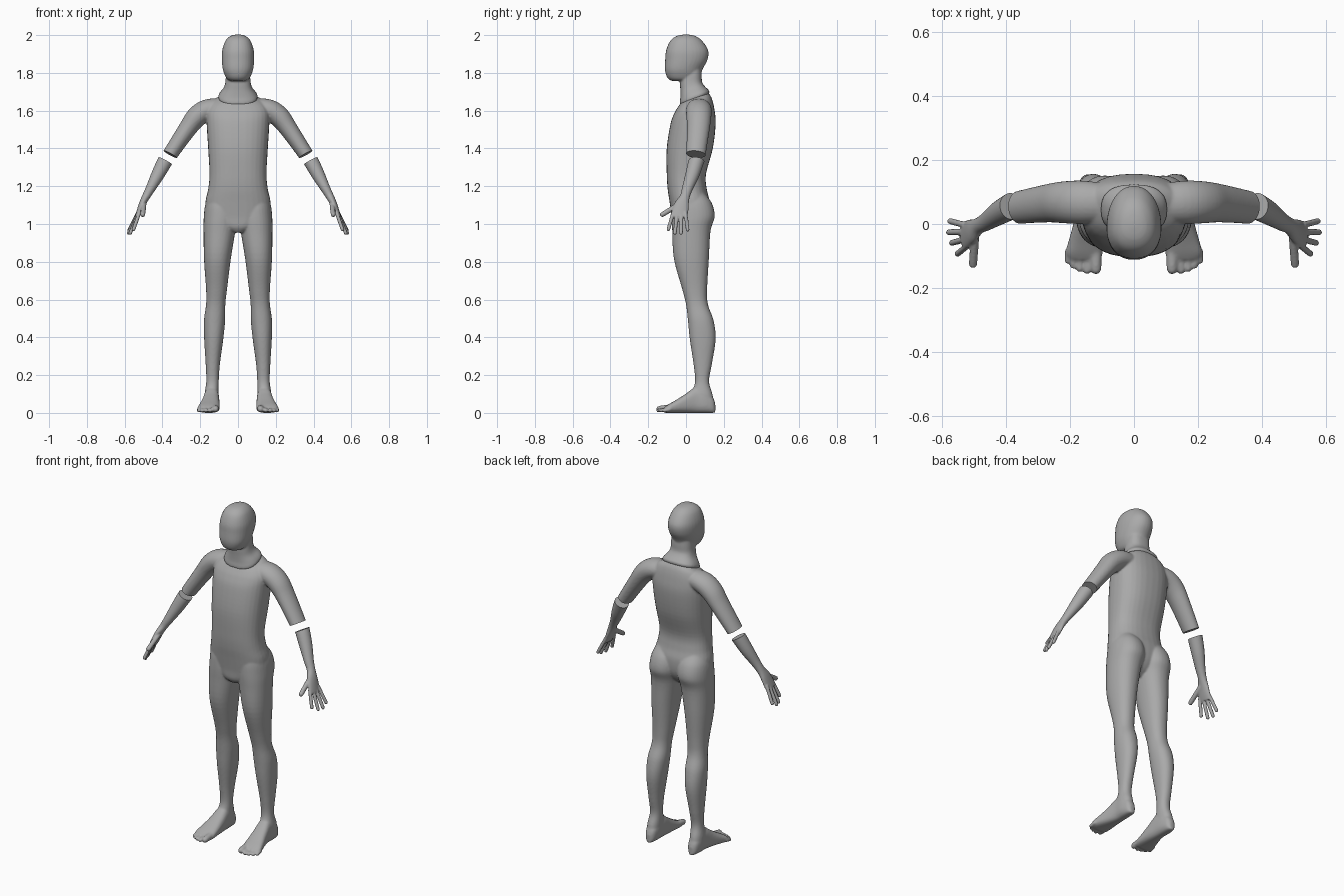
import bpy, bmesh, math
from mathutils import Vector

if "Cube" in bpy.data.objects:
    bpy.data.objects.remove(bpy.data.objects["Cube"])

grey = bpy.data.materials.new("mannequin grey")
grey.diffuse_color = (0.4, 0.4, 0.4, 1)
grey.use_nodes = True
grey.node_tree.nodes["Principled BSDF"].inputs["Base Color"].default_value = grey.diffuse_color


def smooth_rows(rows, n=5):
    """Catmull-Rom interpolation between station rows."""
    out = []
    for i in range(len(rows) - 1):
        p = [rows[max(0, min(len(rows) - 1, i + k))] for k in (-1, 0, 1, 2)]
        for j in range(n):
            t = j / n
            out.append([0.5 * (2 * b + (c - a) * t + (2 * a - 5 * b + 4 * c - d) * t * t
                               + (3 * b - a - 3 * c + d) * t ** 3) for a, b, c, d in zip(*p)])
    return out + [list(rows[-1])]


def loft(bm, rings, power=2.0, seg=32, s=1, taper=0.0):
    """Skin (centre, u, v) superellipse rings; s mirrors in x, taper narrows the front."""
    loops = []
    for c, u, v in rings:
        loop = []
        for k in range(seg):
            a = 2 * math.pi * k / seg
            ca, sa = math.cos(a), math.sin(a)
            ca = math.copysign(abs(ca) ** (2 / power), ca)
            sa = math.copysign(abs(sa) ** (2 / power), sa)
            p = c + u * ca * (1 + taper * sa) + v * sa
            loop.append(bm.verts.new((p.x * s, p.y, p.z)))
        loops.append(loop)
    faces = [bm.faces.new((a[k], a[(k + 1) % seg], b[(k + 1) % seg], b[k]))
             for a, b in zip(loops, loops[1:]) for k in range(seg)]
    faces += [bm.faces.new(loops[0]), bm.faces.new(loops[-1])]
    bmesh.ops.recalc_face_normals(bm, faces=faces)


def upright(bm, rows, **kw):
    """Rows: z, front y, back y, left x, right x, back tilt."""
    loft(bm, [(Vector(((l + r) / 2, (f + b) / 2, z)), Vector(((r - l) / 2, 0, 0)),
               Vector((0, (b - f) / 2, t))) for z, f, b, l, r, t in smooth_rows(rows)], **kw)


def tube(bm, rows, side=(0, 1, 0), s=1, seg=24):
    """Rows: x, y, z, radius, radius along side."""
    rows = smooth_rows(rows)
    pts = [Vector(r[:3]) for r in rows]
    rings = []
    for i, r in enumerate(rows):
        t = (pts[min(i + 1, len(pts) - 1)] - pts[max(i - 1, 0)]).normalized()
        v = Vector(side)
        v = (v - t * v.dot(t)).normalized()
        rings.append((pts[i], t.cross(v) * r[3], v * r[4]))
    loft(bm, rings, s=s, seg=seg)


def digit(bm, a, b, r, side, s):
    """Rounded finger or toe from a to b."""
    a, b = Vector(a), Vector(b)
    n = (b - a).length
    stops = ((0, 1), (0.5, 1), (1 - r / n, 0.95), (1 - 0.35 * r / n, 0.72), (1, 0.2))
    tube(bm, [(*a.lerp(b, t), r * k, r * k) for t, k in stops], side, s, 16)


def finish(name, bm, voxel, iterations, cuts=()):
    """Fuse overlapping lofts, relax, slice flat ends, shade smooth."""
    me = bpy.data.meshes.new(name)
    bm.to_mesh(me)
    bm.free()
    ob = bpy.data.objects.new(name, me)
    bpy.context.collection.objects.link(ob)
    m = ob.modifiers.new("fuse", 'REMESH')
    m.mode, m.voxel_size = 'VOXEL', voxel
    m = ob.modifiers.new("relax", 'SMOOTH')
    m.factor, m.iterations = 0.5, iterations
    new = bpy.data.meshes.new_from_object(ob.evaluated_get(bpy.context.evaluated_depsgraph_get()))
    ob.modifiers.clear()
    ob.data = new
    bm = bmesh.new()
    bm.from_mesh(new)
    for co, no, s in cuts:
        vs = {v for v in bm.verts if v.co.x * s > 0.25}
        es = [e for e in bm.edges if e.verts[0] in vs and e.verts[1] in vs]
        fs = [f for f in bm.faces if all(v in vs for v in f.verts)]
        bmesh.ops.bisect_plane(bm, geom=list(vs) + es + fs, plane_co=(co[0] * s, co[1], co[2]),
                               plane_no=(no[0] * s, no[1], no[2]), clear_outer=True)
        bmesh.ops.holes_fill(bm, edges=[e for e in bm.edges if e.is_boundary], sides=0)
    bm.to_mesh(new)
    bm.free()
    new.materials.clear()
    new.materials.append(grey)
    bpy.ops.object.select_all(action='DESELECT')
    ob.select_set(True)
    bpy.context.view_layer.objects.active = ob
    bpy.ops.object.shade_smooth_by_angle(angle=math.radians(45))


def sym(z, f, b, w, t=0.0):
    return (z, f, b, -w, w, t)


# Head and neck with a sloping collar
bm = bmesh.new()
upright(bm, [sym(2.003, -.012, .012, .012), sym(1.995, -.05, .05, .04), sym(1.97, -.083, .085, .066),
             sym(1.92, -.105, .117, .083), sym(1.87, -.11, .114, .085), sym(1.82, -.112, .088, .08),
             sym(1.785, -.104, .075, .068), sym(1.765, -.09, .06, .055), sym(1.757, -.07, .04, .035)],
        power=2.2, taper=-0.1)
upright(bm, [sym(1.85, -.02, .08, .06), sym(1.79, -.03, .083, .064), sym(1.75, -.032, .085, .067, .003),
             sym(1.72, -.03, .097, .076, .012), sym(1.693, -.03, .114, .096, .022),
             sym(1.675, -.033, .124, .104, .028), sym(1.66, -.033, .122, .1, .028)], power=2.5)
finish("head_and_neck", bm, .005, 5)

# Torso
bm = bmesh.new()
upright(bm, [sym(1.67, -.025, .117, .096, .026), sym(1.645, -.04, .136, .14, .022),
             sym(1.60, -.06, .15, .165, .01), sym(1.53, -.082, .157, .166), sym(1.4, -.102, .142, .158),
             sym(1.265, -.102, .106, .151), sym(1.185, -.097, .11, .158), sym(1.117, -.087, .125, .172),
             sym(1.04, -.076, .12, .165), sym(.985, -.07, .09, .1), sym(.955, -.05, .05, .03)], power=2.4)
for s in (1, -1):
    # Leg
    upright(bm, [(1.16, -.05, .1, .03, .15, 0), (1.11, -.07, .137, .005, .172, 0),
                 (1.04, -.075, .152, .002, .181, 0), (.963, -.073, .13, .014, .182, 0),
                 (.815, -.064, .121, .038, .18, 0), (.655, -.02, .112, .058, .169, 0),
                 (.575, 0, .116, .067, .169, 0), (.49, .01, .146, .068, .18, 0),
                 (.39, .02, .157, .078, .179, 0), (.257, .04, .137, .096, .171, 0),
                 (.167, .048, .122, .102, .168, 0), (.1, .03, .14, .103, .177, 0),
                 (.04, .03, .15, .105, .178, 0)], power=2.2, s=s)
    # Foot: y, inner x, outer x, top z
    foot = [(.155, .128, .152, .05), (.14, .112, .168, .085), (.1, .103, .178, .12), (.05, .1, .18, .135),
            (0, .098, .19, .102), (-.05, .097, .204, .07), (-.09, .098, .214, .047), (-.112, .104, .205, .032)]
    loft(bm, [(Vector(((a + b) / 2, y, h / 2)), Vector(((b - a) / 2, 0, 0)), Vector((0, 0, h / 2)))
              for y, a, b, h in smooth_rows(foot)], power=2.6, s=s)
    # Toes: x, radius, tip y
    for x, r, tip in ((.119, .018, -.158), (.147, .0115, -.158), (.17, .011, -.152),
                      (.191, .0105, -.141), (.209, .01, -.125)):
        digit(bm, (x * .97 + .004, -.08, r + .01), (x, tip, r), r, (1, 0, 0), s)
    # Shoulder and upper arm
    tube(bm, [(.08, .066, 1.615, .05, .06), (.16, .068, 1.605, .056, .068), (.218, .068, 1.568, .056, .066),
              (.27, .065, 1.5, .048, .06), (.359, .052, 1.369, .04, .052), (.39, .045, 1.32, .038, .05)], s=s)
finish("torso_and_legs", bm, .0055, 6,
       [((.359, .052, 1.369), (.48, -.1, -.88), s) for s in (1, -1)])

# Forearm and hand
for s, label in ((1, "left"), (-1, "right")):
    bm = bmesh.new()
    tube(bm, [(.362, .07, 1.375, .04, .04), (.388, .054, 1.33, .04, .041), (.425, .033, 1.26, .035, .037),
              (.462, .008, 1.19, .026, .029), (.487, -.006, 1.145, .021, .026), (.507, -.022, 1.105, .018, .038),
              (.525, -.033, 1.06, .014, .044), (.535, -.037, 1.035, .011, .042)], s=s)
    for a, b in (((.522, -.068, 1.06), (.556, -.096, .962)), ((.529, -.048, 1.05), (.574, -.06, .943)),
                 ((.532, -.025, 1.05), (.584, -.026, .943)), ((.53, -.003, 1.06), (.58, .01, .96))):
        digit(bm, a, b, .01, (0, 1, 0), s)
    digit(bm, (.497, -.02, 1.115), (.505, -.136, 1.043), .0135, (1, 0, 0), s)
    finish(label + "_forearm_and_hand", bm, .004, 4, [((.385, .055, 1.335), (-.48, .1, .88), s)])
